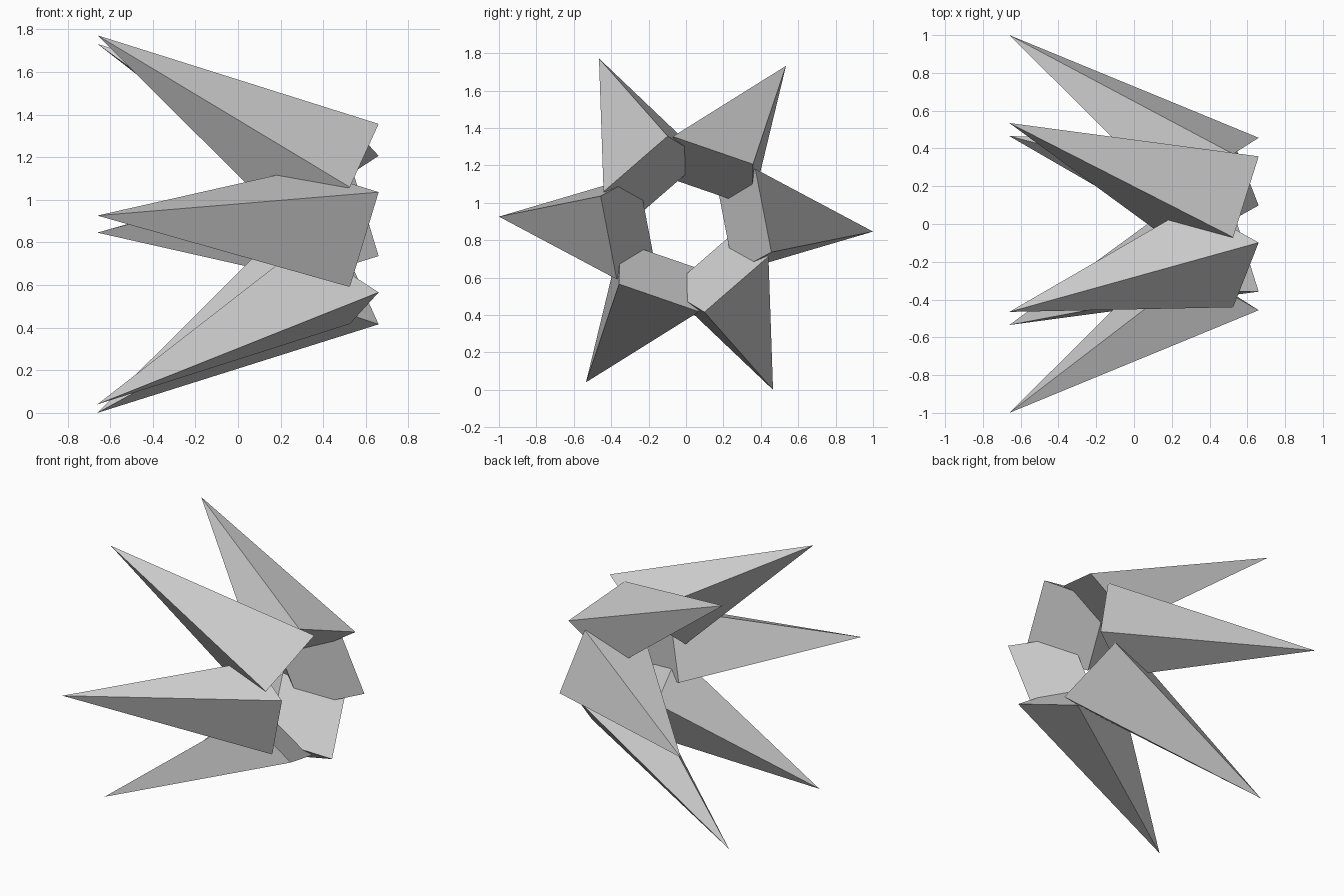
import bpy
import bmesh
from math import radians
from mathutils import Matrix, Vector

if "Cube" in bpy.data.objects:
    bpy.data.objects.remove(bpy.data.objects["Cube"], do_unlink=True)

# One plain grey material
grey = bpy.data.materials.new("light_grey")
grey.use_nodes = True
colour = (0.62, 0.62, 0.62, 1)
grey.diffuse_color = colour
grey.node_tree.nodes["Principled BSDF"].inputs["Base Color"].default_value = colour

# Spike proportions, relative to the ring axis (along x)
SPIKES = 6
AXIS_HEIGHT = 0.886
TIP = Vector((-0.66, -1.0, 0.04))
BASE_CENTRE = Vector((0.4175, -0.3135, -0.018))
HALF_HEIGHT = Vector((0.0675, -0.043, 0.2225))
HALF_WIDTH = Vector((0.175, -0.1, -0.0545))


def make_spike(name, angle):
    """Four-sided pyramid with a closed base, turned about the ring axis."""
    bm = bmesh.new()
    tip = bm.verts.new(TIP)
    base = [bm.verts.new(BASE_CENTRE + HALF_HEIGHT * h + HALF_WIDTH * w)
            for h, w in ((1, 1), (-1, 1), (-1, -1), (1, -1))]
    bm.faces.new(base)
    for i, corner in enumerate(base):
        bm.faces.new((tip, corner, base[i - 1]))
    bmesh.ops.transform(bm, verts=bm.verts, matrix=(
        Matrix.Translation((0, 0, AXIS_HEIGHT)) @ Matrix.Rotation(angle, 4, "X")))
    bmesh.ops.recalc_face_normals(bm, faces=bm.faces)
    mesh = bpy.data.meshes.new(name)
    bm.to_mesh(mesh)
    bm.free()
    mesh.materials.append(grey)
    bpy.context.collection.objects.link(bpy.data.objects.new(name, mesh))


# Ring of interlocking spikes
for n in range(SPIKES):
    make_spike(f"spike_{n + 1}", radians(360 / SPIKES * n))
